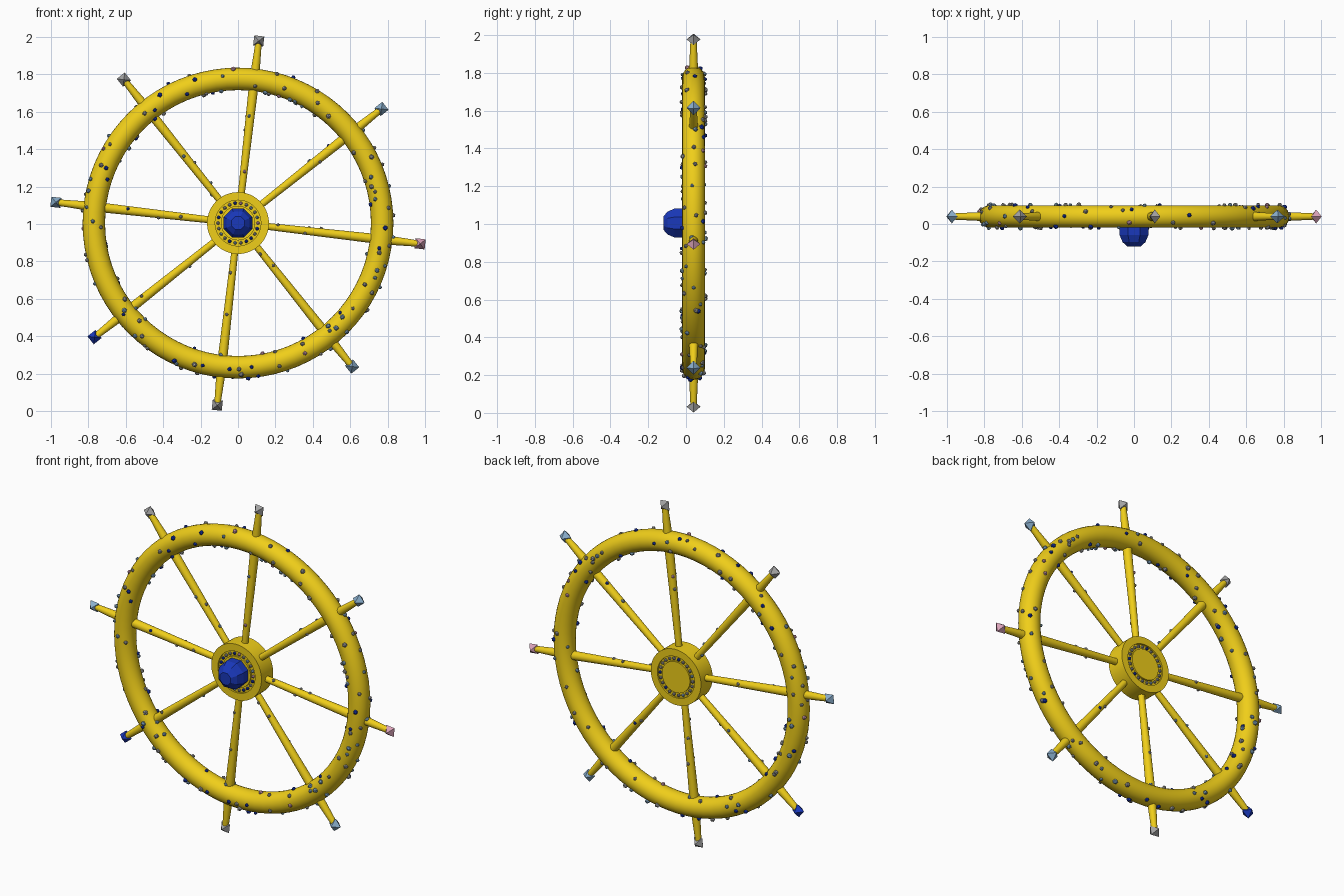
import bpy, bmesh, math, random
from mathutils import Vector, Matrix

if "Cube" in bpy.data.objects:
    bpy.data.objects.remove(bpy.data.objects["Cube"])

random.seed(7)
CENTRE = Matrix.Translation((0, 0.04, 1.005))
R, r = 0.77, 0.06
START = math.radians(38.5)


def material(name, rgb):
    m = bpy.data.materials.new(name)
    m.diffuse_color = (*rgb, 1)
    m.use_nodes = True
    m.node_tree.nodes["Principled BSDF"].inputs["Base Color"].default_value = m.diffuse_color
    return m


GOLD = material("gold", (0.87, 0.62, 0.01))
GEMS = {"deep_blue": material("deep_blue", (0.01, 0.04, 0.5)),
        "pale_blue": material("pale_blue", (0.25, 0.42, 0.6)),
        "pink": material("pink", (0.7, 0.36, 0.48)),
        "grey": material("grey", (0.36, 0.36, 0.36))}


def finish(name, bm, mat, matrix=Matrix(), smooth=True):
    bmesh.ops.recalc_face_normals(bm, faces=bm.faces)
    me = bpy.data.meshes.new(name)
    bm.to_mesh(me)
    bm.free()
    me.materials.append(mat)
    ob = bpy.data.objects.new(name, me)
    ob.matrix_world = matrix
    bpy.context.collection.objects.link(ob)
    if smooth:
        bpy.ops.object.select_all(action='DESELECT')
        ob.select_set(True)
        bpy.context.view_layer.objects.active = ob
        bpy.ops.object.shade_smooth_by_angle(angle=math.radians(35))
    return ob


def lathe(name, profile, sides, mat, matrix, smooth=True, closed=False, turn=0.0):
    """Spin (radius, height) points around local z."""
    bm = bmesh.new()
    rings = []
    for rad, h in profile:
        rings.append([bm.verts.new((rad * math.cos(turn + 2 * math.pi * i / sides),
                                    rad * math.sin(turn + 2 * math.pi * i / sides), h))
                      for i in range(sides)])
    pairs = list(zip(rings, rings[1:]))
    if closed:
        pairs.append((rings[-1], rings[0]))
    for a, b in pairs:
        for i in range(sides):
            j = (i + 1) % sides
            bm.faces.new((a[i], a[j], b[j], b[i]))
    if not closed:
        bm.faces.new(rings[0])
        bm.faces.new(rings[-1])
    return finish(name, bm, mat, matrix, smooth)


# local z of a lathe -> world -y (towards the front)
FRONT = Matrix.Rotation(math.pi / 2, 4, 'X')

# rim
rim = [(R + r * math.cos(2 * math.pi * k / 24), r * math.sin(2 * math.pi * k / 24))
       for k in range(24)]
lathe("rim", rim, 80, GOLD, CENTRE @ FRONT, closed=True)

# hub with a shallow groove on both faces
half = [(0.092, 0.055), (0.092, 0.045), (0.122, 0.045), (0.122, 0.055), (0.165, 0.055)]
hub = half + [(a, -h) for a, h in reversed(half)]
lathe("hub", hub, 64, GOLD, CENTRE @ FRONT)

# large faceted centre jewel
lathe("centre_jewel", [(0.06, -0.02), (0.083, 0.055), (0.083, 0.10), (0.066, 0.137), (0.038, 0.16)],
      8, GEMS["deep_blue"], CENTRE @ FRONT, smooth=False, turn=math.pi / 8)

# spokes with handles and tip jewels
tips = ["pale_blue", "grey", "grey", "pale_blue", "deep_blue", "grey", "pale_blue", "pink"]
spoke = [(0.018, 0.13), (0.026, R), (0.017, 0.965)]


def spoke_matrix(i):
    a = START + i * math.pi / 4
    return CENTRE @ Matrix.Rotation(math.pi / 2 - a, 4, 'Y')


for i, tip in enumerate(tips):
    m = spoke_matrix(i)
    lathe(f"spoke_{i + 1}", spoke, 20, GOLD, m)
    bm = bmesh.new()
    s = 0.027
    sq = [bm.verts.new(p) for p in ((-s, 0, -s), (s, 0, -s), (s, 0, s), (-s, 0, s))]
    for y in (-0.037, 0.037):
        apex = bm.verts.new((0, y, 0))
        for k in range(4):
            bm.faces.new((sq[k], sq[(k + 1) % 4], apex))
    finish(f"tip_jewel_{i + 1}", bm, GEMS[tip], m @ Matrix.Translation((0, 0, 0.979)), False)

# small jewels scattered over rim, spokes and hub grooves, one mesh per colour
small = {n: bmesh.new() for n in GEMS}
names, weights = list(GEMS), [3, 4, 1, 5]


def add_jewel(pos, size):
    spin = Matrix.Rotation(random.uniform(0, 6.28), 4, Vector((random.random(), random.random(), 1)))
    bmesh.ops.create_icosphere(small[random.choices(names, weights)[0]], subdivisions=1,
                               radius=size, matrix=Matrix.Translation(pos) @ spin)


for n in range(190):
    a = 2 * math.pi * (n + random.random()) / 190
    b = random.uniform(0, 2 * math.pi)
    d = R + (r + 0.002) * math.cos(b)
    add_jewel(CENTRE @ Vector((d * math.cos(a), (r + 0.002) * math.sin(b), d * math.sin(a))),
              random.uniform(0.010, 0.015))

for i in range(8):
    for k in range(4):
        d = random.uniform(0.2, 0.68)
        b = random.uniform(0, 2 * math.pi)
        w = 0.018 + 0.0125 * (d - 0.13)
        add_jewel(spoke_matrix(i) @ Vector((w * math.cos(b), w * math.sin(b), d)), 0.010)

for y in (-0.05, 0.05):
    for k in range(22):
        a = 2 * math.pi * k / 22
        add_jewel(CENTRE @ Vector((0.107 * math.cos(a), y, 0.107 * math.sin(a))), 0.010)

for n, bm in small.items():
    finish("small_jewels_" + n, bm, GEMS[n], smooth=False)
